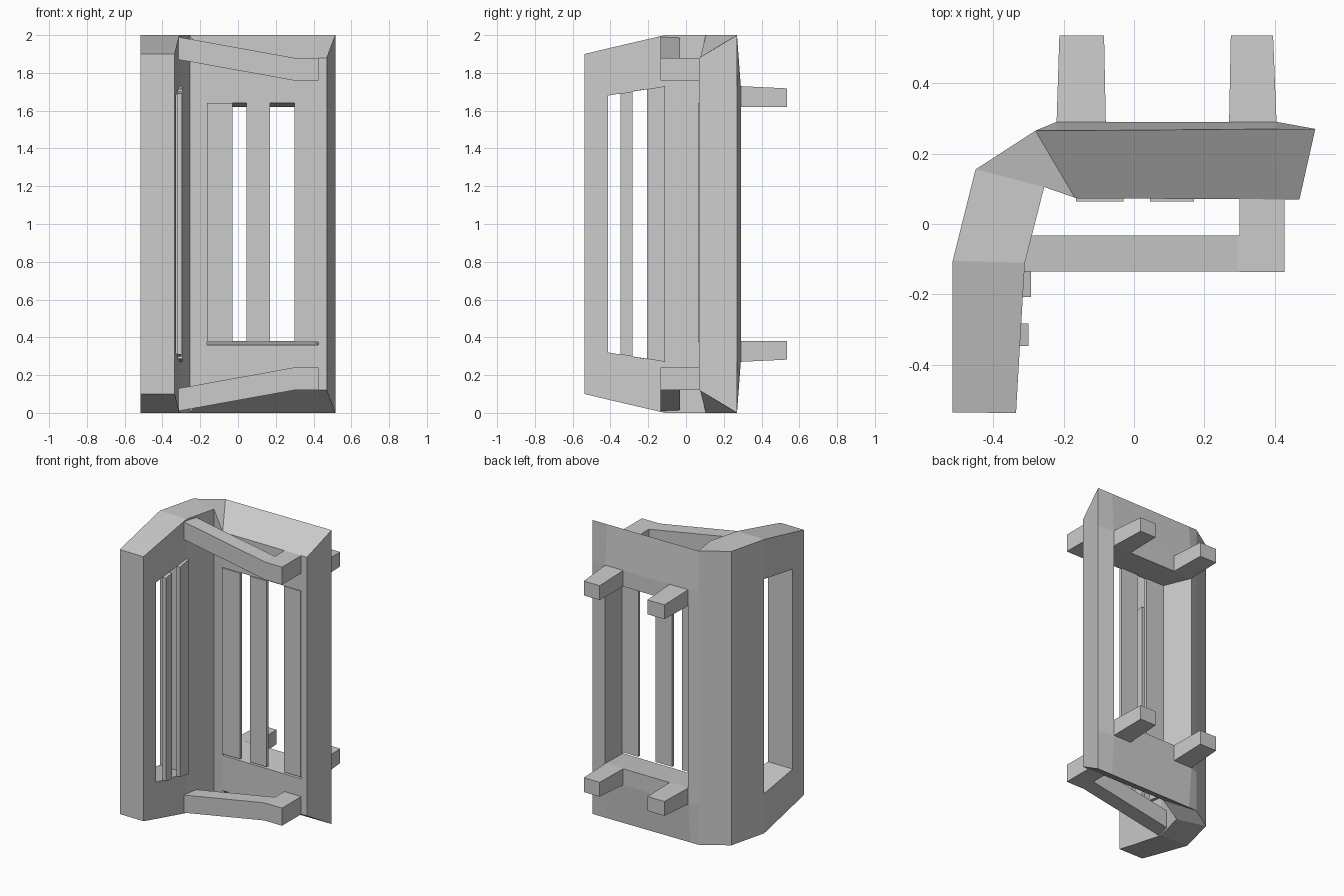
import bpy, bmesh

if "Cube" in bpy.data.objects:
    bpy.data.objects.remove(bpy.data.objects["Cube"])


def finish(name, bm, mirror):
    """Make the object; mirrored parts reflect top to bottom about z = 1."""
    bmesh.ops.recalc_face_normals(bm, faces=bm.faces)
    bmesh.ops.translate(bm, verts=bm.verts, vec=(0, 0, -1))
    me = bpy.data.meshes.new(name)
    bm.to_mesh(me)
    bm.free()
    ob = bpy.data.objects.new(name, me)
    bpy.context.collection.objects.link(ob)
    ob.location.z = 1
    if mirror:
        mod = ob.modifiers.new("Mirror", 'MIRROR')
        mod.use_axis = (False, False, True)
        mod.merge_threshold = 0.001
    return ob


def loft(name, rings, mirror=False):
    """Closed solid through a row of four-point rings."""
    bm = bmesh.new()
    vs = [[bm.verts.new(p) for p in r] for r in rings]
    for a, b in zip(vs, vs[1:]):
        for k in range(4):
            j = (k + 1) % 4
            bm.faces.new((a[k], a[j], b[j], b[k]))
    bm.faces.new(vs[0])
    bm.faces.new(vs[-1])
    return finish(name, bm, mirror)


# Angled wall: (outer x, y, bulge y), (inner x, y), outer z levels, inner z levels
# The levels are top, rim and window head
stations = [
    ((-.515, -.535, 0), (-.335, -.537), (1.90, 1.80, 1.66), (1.90, 1.80, 1.66)),
    ((-.515, -.412, 0), (-.328, -.412), (1.93, 1.80, 1.68), (1.93, 1.80, 1.68)),
    ((-.515, -.105, 0), (-.310, -.110), (2.00, 1.86, 1.73), (2.00, 1.86, 1.73)),
    ((-.450, .155, 0), (-.255, .105), (2.00, 1.80, 1.70), (2.00, 1.80, 1.70)),
    ((-.280, .265, 0), (-.168, .075), (2.00, 1.73, 1.62), (1.88, 1.76, 1.64)),
    ((-.220, .265, .025), (-.163, .073), (2.00, 1.73, 1.62), (1.88, 1.76, 1.64)),
    ((.405, .270, .020), (.425, .070), (2.00, 1.73, 1.62), (1.88, 1.76, 1.64)),
    ((.515, .270, 0), (.470, .070), (2.00, 1.73, 1.62), (1.88, 1.76, 1.64)),
]
windows = {1, 5}
bm = bmesh.new()
outer, inner = [], []
for (ox, oy, dy), (ix, iy), oz, iz in stations:
    outer.append([bm.verts.new((ox, oy + (dy if k else 0), z))
                  for k, z in enumerate(oz + (1.0,))])
    inner.append([bm.verts.new((ix, iy, z)) for z in iz + (1.0,)])
for i in range(len(stations) - 1):
    o, p, n, m = outer[i], outer[i + 1], inner[i], inner[i + 1]
    bm.faces.new((o[0], p[0], m[0], n[0]))
    for k in range(3):
        if k == 2 and i in windows:
            bm.faces.new((o[2], p[2], m[2], n[2]))
            bm.faces.new((o[2], o[3], n[3], n[2]))
            bm.faces.new((p[2], p[3], m[3], m[2]))
        else:
            bm.faces.new((o[k], o[k + 1], p[k + 1], p[k]))
            bm.faces.new((n[k], n[k + 1], m[k + 1], m[k]))
for e in (0, -1):
    for k in range(3):
        bm.faces.new((outer[e][k], outer[e][k + 1], inner[e][k + 1], inner[e][k]))
finish("angled_wall", bm, True)

# Back window slats
for i, (x0, x1) in enumerate([(-.165, -.03), (.045, .17), (.30, .425)]):
    loft(f"back_slat_{i + 1}",
         [[(x0, .064, z), (x1, .064, z), (x1, .085, z), (x0, .085, z)]
          for z in (.375, 1.64)])

# Side window slats, with ends following the sloped opening
for i, (y0, y1, x) in enumerate([(-.347, -.283, -.30), (-.207, -.11, -.293)]):
    za, zb = (1.73 + (y + .11) * .165 for y in (y0, y1))
    loft(f"side_slat_{i + 1}",
         [[(x - .024, y, 2 - z), (x, y, 2 - z), (x, y, z), (x - .024, y, z)]
          for y, z in ((y0, za), (y1, zb))])

# Sloped braces with a return block to the back wall
loft("brace_bar",
     [[(x, -.135, z - .12), (x, -.032, z - .12), (x, -.032, z), (x, -.135, z)]
      for x, z in ((-.315, 1.99), (.295, 1.88), (.31, 1.88))], True)
loft("brace_return",
     [[(.30, y, 1.76), (.427, y, 1.76), (.427, y, 1.88), (.30, y, 1.88)]
      for y in (-.136, .072)], True)

# Tapered mounting pegs on the back
for side, a, b in (("left", (-.22, -.08), (-.212, -.085)),
                   ("right", (.27, .405), (.275, .395))):
    loft(f"{side}_peg",
         [[(x0, y, 1.62), (x1, y, 1.62), (x1, y, z), (x0, y, z)]
          for (x0, x1), y, z in ((a, .285, 1.73), (b, .535, 1.718))], True)
